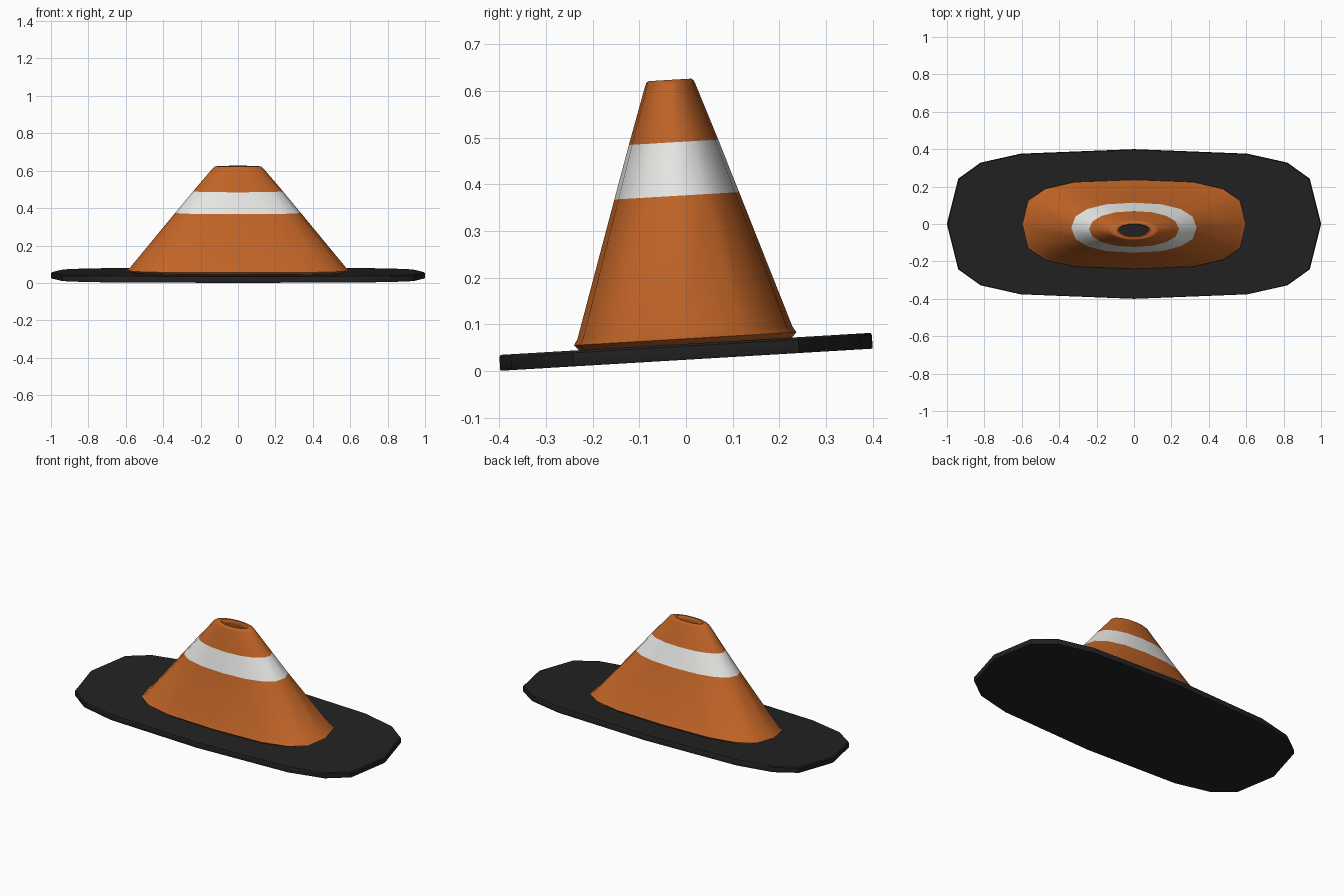
import bpy
import bmesh
import math

cube = bpy.data.objects.get("Cube")
if cube:
    bpy.data.objects.remove(cube, do_unlink=True)

TILT = math.radians(3.4)
DEPTH = 0.4            # y size relative to x size
LIFT = 0.041           # height of the plate centre
SIDES = 16


def material(name, color):
    mat = bpy.data.materials.new(name)
    mat.use_nodes = True
    mat.diffuse_color = (*color, 1)
    bsdf = mat.node_tree.nodes["Principled BSDF"]
    bsdf.inputs["Base Color"].default_value = (*color, 1)
    bsdf.inputs["Roughness"].default_value = 0.7
    return mat


orange = material("orange", (0.53, 0.127, 0.02))
white = material("white", (0.8, 0.8, 0.78))
black = material("black", (0.016, 0.016, 0.016))

# Quarter outlines of the sections, repeated by symmetry
ROUND = [(math.cos(i * math.pi / 8), math.sin(i * math.pi / 8)) for i in range(4)]
PLATE = [(1, 0), (0.94, 0.605), (0.82, 0.82), (0.605, 0.94)]
SKIRT = [(1, 0), (0.95, 0.54), (0.8, 0.8), (0.54, 0.95)]


def ring(bm, quarter, radius, z):
    """One closed section: the quarter outline turned four times."""
    verts = []
    for turn in range(4):
        for u, v in quarter:
            for _ in range(turn):
                u, v = -v, u
            verts.append(bm.verts.new((u * radius, v * radius * DEPTH, z)))
    return verts


def bridge(bm, lower, upper, slot=0):
    for i in range(SIDES):
        j = (i + 1) % SIDES
        face = bm.faces.new((lower[i], lower[j], upper[j], upper[i]))
        face.material_index = slot


def finish(bm, name, materials, angle):
    bmesh.ops.recalc_face_normals(bm, faces=bm.faces)
    mesh = bpy.data.meshes.new(name)
    bm.to_mesh(mesh)
    bm.free()
    for mat in materials:
        mesh.materials.append(mat)
    obj = bpy.data.objects.new(name, mesh)
    bpy.context.collection.objects.link(obj)
    obj.location.z = LIFT
    obj.rotation_euler.x = TILT
    bpy.ops.object.select_all(action="DESELECT")
    obj.select_set(True)
    bpy.context.view_layer.objects.active = obj
    bpy.ops.object.shade_smooth_by_angle(angle=math.radians(angle))
    return obj


# Base plate with a slightly eased rim
bm = bmesh.new()
rings = [ring(bm, PLATE, r, z) for r, z in
         [(0.998, -0.017), (1, -0.013), (1, 0.012), (0.994, 0.017)]]
for lower, upper in zip(rings, rings[1:]):
    bridge(bm, lower, upper)
bm.faces.new(rings[0])
bm.faces.new(rings[-1])
finish(bm, "base_plate", [black], 30)

# Hollow cone: lip, outer wall with a white band, rim, inner wall
profile = [(0.57, 0.0165), (0.597, 0.028), (0.577, 0.041), (0.335, 0.335),
           (0.24, 0.45), (0.135, 0.573), (0.128, 0.58), (0.115, 0.584),
           (0.09, 0.584), (0.08, 0.575), (0.08, 0.56), (0.54, 0.0165)]
bm = bmesh.new()
rings = []
for radius, z in profile:
    k = min(1, z / 0.57)       # squarish at the foot, round at the top
    quarter = [(a + (c - a) * k, b + (d - b) * k)
               for (a, b), (c, d) in zip(SKIRT, ROUND)]
    rings.append(ring(bm, quarter, radius, z))
BAND = 3
for i, lower in enumerate(rings):
    bridge(bm, lower, rings[(i + 1) % len(rings)], 1 if i == BAND else 0)
finish(bm, "traffic_cone", [orange, white], 40)
